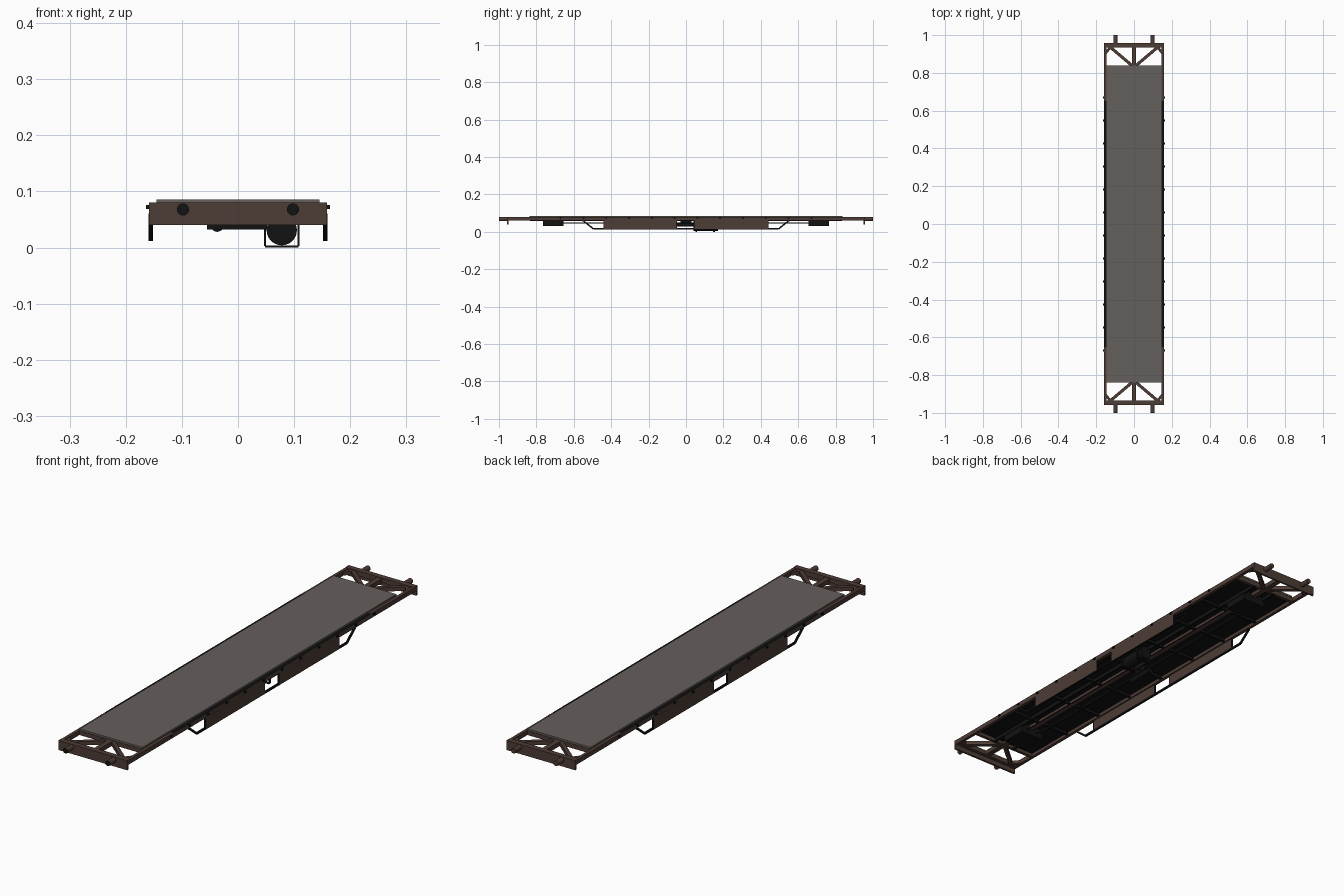
import bpy, math
from mathutils import Vector

if "Cube" in bpy.data.objects:
    bpy.data.objects.remove(bpy.data.objects["Cube"])


def material(name, r, g, b):
    m = bpy.data.materials.new(name)
    m.diffuse_color = (r, g, b, 1)
    m.use_nodes = True
    m.node_tree.nodes["Principled BSDF"].inputs["Base Color"].default_value = m.diffuse_color
    return m


BROWN = material("frame brown", 0.075, 0.045, 0.036)
GREY = material("deck grey", 0.13, 0.115, 0.107)
BLACK = material("underframe black", 0.006, 0.006, 0.006)


def mesh(name, verts, faces, mat):
    me = bpy.data.meshes.new(name)
    me.from_pydata(verts, [], faces)
    me.materials.append(mat)
    ob = bpy.data.objects.new(name, me)
    bpy.context.collection.objects.link(ob)
    return ob


def box(name, x0, x1, y0, y1, z0, z1, mat):
    v = [(x, y, z) for z in (z0, z1) for x, y in ((x0, y0), (x1, y0), (x1, y1), (x0, y1))]
    f = [(3, 2, 1, 0), (4, 5, 6, 7), (0, 1, 5, 4), (1, 2, 6, 5), (2, 3, 7, 6), (3, 0, 4, 7)]
    return mesh(name, v, f, mat)


def bar(name, a, b, w, h, mat):
    """Rectangular bar between two points, w wide and h high."""
    a, b = Vector(a), Vector(b)
    d = (b - a).normalized()
    side = d.cross(Vector((0, 0, 1))).normalized()
    up = side.cross(d)
    v = [p + side * s * w / 2 + up * t * h / 2 for p in (a, b)
         for s, t in ((-1, -1), (1, -1), (1, 1), (-1, 1))]
    f = [(3, 2, 1, 0), (4, 5, 6, 7), (0, 1, 5, 4), (1, 2, 6, 5), (2, 3, 7, 6), (3, 0, 4, 7)]
    return mesh(name, v, f, mat)


def rod(name, x, y0, y1, z, r, mat, n=20):
    """Round bar lying along y."""
    v = [(x + r * math.cos(i * math.tau / n), y, z + r * math.sin(i * math.tau / n))
         for y in (y0, y1) for i in range(n)]
    f = [(i, (i + 1) % n, n + (i + 1) % n, n + i) for i in range(n)]
    f += [tuple(range(n))[::-1], tuple(range(n, 2 * n))]
    ob = mesh(name, v, [q[::-1] for q in f], mat)
    bpy.ops.object.select_all(action='DESELECT')
    bpy.context.view_layer.objects.active = ob
    ob.select_set(True)
    bpy.ops.object.shade_smooth_by_angle(angle=math.radians(40))
    return ob


# floor: grey plate over a black underside
box("deck", -0.145, 0.145, -0.838, 0.838, 0.079, 0.086, GREY)
box("deck_underside", -0.15, 0.15, -0.835, 0.835, 0.074, 0.0788, BLACK)

# centre sill and long inner beams
box("centre_sill", -0.011, 0.011, -0.94, 0.94, 0.06, 0.0785, BROWN)
for s in (-1, 1):
    box("inner_beam", s * 0.05 - 0.004, s * 0.05 + 0.004, -0.835, 0.835, 0.058, 0.0745, BLACK)
    rod("brake_rod", s * 0.025, -0.66, 0.66, 0.048, 0.002, BLACK, 8)
for i in range(7):
    y = -0.6 + i * 0.2
    box("cross_beam", -0.148, 0.148, y - 0.005, y + 0.005, 0.062, 0.0745, BLACK)

for s in (-1, 1):
    # side sill with dark top edge
    box("side_sill", s * 0.146, s * 0.159, -0.95, 0.95, 0.06, 0.079, BROWN)
    box("side_edge_strip", s * 0.146, s * 0.1592, -0.65, 0.65, 0.079, 0.0798, BLACK)
    # small lugs on the outside of the sill
    for i in range(12):
        y = -0.67 + i * 1.34 / 11
        box("side_lug", s * 0.158, s * 0.164, y - 0.005, y + 0.005, 0.069, 0.076, BLACK)
    # truss rod below the sill
    path = [(-0.55, 0.06), (-0.495, 0.016), (0.495, 0.016), (0.55, 0.06)]
    for (ya, za), (yb, zb) in zip(path, path[1:]):
        bar("truss_rod", (s * 0.1555, ya, za), (s * 0.1555, yb, zb), 0.007, 0.008, BLACK)
    # hanging side panels with dark ends
    for y0, y1 in ((-0.44, -0.05), (0.045, 0.44)):
        box("side_panel", s * 0.152, s * 0.1592, y0, y1, 0.014, 0.061, BROWN)
        for y in (y0, y1):
            box("panel_end", s * 0.1518, s * 0.1591, y - 0.002, y + 0.002, 0.012, 0.061, BLACK)

for e in (-1, 1):
    # end beam: flat top member with a deep front plate
    box("end_beam", -0.159, 0.159, e * 0.935, e * 0.957, 0.06, 0.08, BROWN)
    box("end_plate", -0.159, 0.159, e * 0.95, e * 0.958, 0.04, 0.08, BROWN)
    # cross member below the deck end and bogie bolster
    box("deck_end_beam", -0.146, 0.146, e * 0.825, e * 0.838, 0.06, 0.078, BROWN)
    box("bolster", -0.055, 0.052, e * 0.71 - 0.055, e * 0.71 + 0.055, 0.032, 0.075, BLACK)
    for s in (-1, 1):
        bar("end_brace", (s * 0.13, e * 0.94, 0.069), (s * 0.006, e * 0.835, 0.069), 0.016, 0.016, BROWN)
        bar("corner_gusset", (s * 0.15, e * 0.905, 0.069), (s * 0.122, e * 0.94, 0.069), 0.014, 0.014, BROWN)
        # buffer stub
        rod("buffer", s * 0.098, e * 0.95, e * 1.0, 0.068, 0.0105, BLACK if e < 0 else BROWN)
        rod("buffer_sleeve", s * 0.098, e * 0.95, e * 0.9985, 0.068, 0.0109, BROWN)

# air tank in its square hanger, and small brake cylinder
rod("air_tank", 0.078, 0.04, 0.17, 0.031, 0.027, BLACK, 28)
for y in (0.055, 0.15):
    for x in (0.048, 0.108):
        box("tank_hanger_side", x - 0.002, x + 0.002, y - 0.005, y + 0.005, 0.003, 0.075, BLACK)
    box("tank_hanger_base", 0.048, 0.108, y - 0.005, y + 0.005, 0.0, 0.004, BLACK)
rod("brake_cylinder", -0.037, -0.06, 0.06, 0.039, 0.011, BLACK)
box("brake_cylinder_mount", -0.043, -0.031, -0.03, 0.03, 0.045, 0.075, BLACK)
